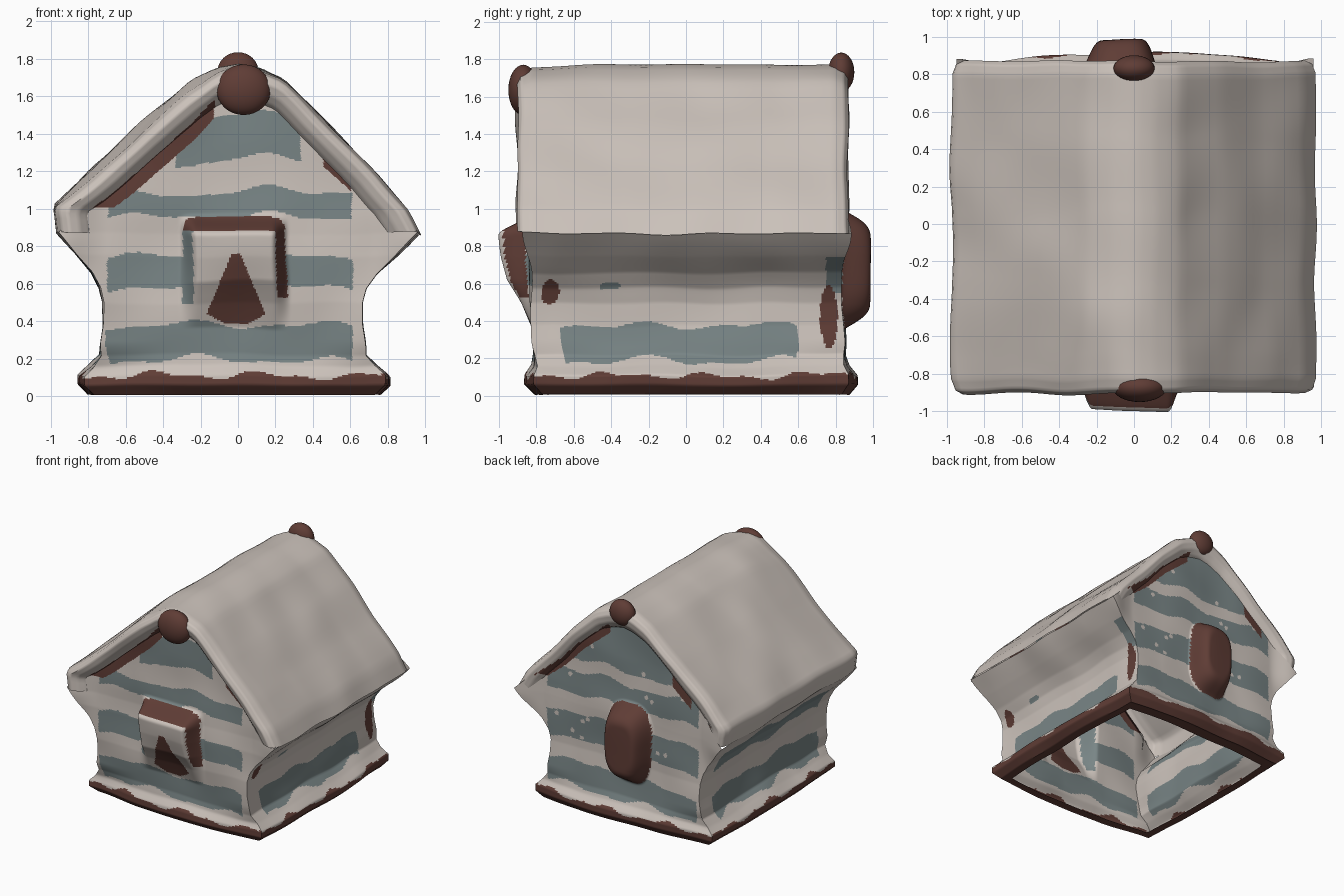
import bpy, math, random
from mathutils import Vector, noise

if "Cube" in bpy.data.objects:
    bpy.data.objects.remove(bpy.data.objects["Cube"])

random.seed(4)

def material(name, rgb):
    m = bpy.data.materials.new(name)
    m.diffuse_color = (*rgb, 1)
    m.use_nodes = True
    m.node_tree.nodes["Principled BSDF"].inputs["Base Color"].default_value = m.diffuse_color
    return m

MATS = [material("cream_plaster", (0.60, 0.54, 0.495)),
        material("grey_blue_stripe", (0.19, 0.235, 0.238)),
        material("brown_trim", (0.115, 0.046, 0.036))]
CREAM, BLUE, BROWN = 0, 1, 2

def lerp_table(table, t):
    for a, b in zip(table, table[1:]):
        if t <= b[0]:
            k = max(0, (t - a[0]) / (b[0] - a[0]))
            return [p + (q - p) * k for p, q in zip(a[1:], b[1:])]
    return list(table[-1][1:])

def ramp(v, a, b):
    k = min(1, max(0, (v - a) / (b - a)))
    return k * k * (3 - 2 * k)

def lumpy(p):
    # hand-modelled unevenness, the same on every touching part
    n = noise.noise_vector(p * 2.6) * 0.02
    if p.z < 0.15:
        n.z *= max(0, p.z / 0.15)
    # base corners pulled in, front left most
    corner = ramp(abs(p.x), 0.3, 0.85) * ramp(abs(p.y), 0.3, 0.9) * (1 - ramp(p.z, 0.1, 0.3))
    k = 0.08 if p.x < 0 and p.y < 0 else 0.045
    n -= Vector((math.copysign(k * 0.6, p.x), math.copysign(k, p.y), 0)) * corner
    # roof sags at the front left
    n.z -= 0.045 * ramp(-p.x, 0.04, 0.25) * ramp(-p.y, 0.4, 0.9) * ramp(p.z, 0.9, 1.2)
    return p + n

def sheet(name, f, nu, nv, paint, flip=False):
    # grid surface f(u, v), coloured by a rule on the undistorted face centre
    raw = [f(i / nu, j / nv) for j in range(nv + 1) for i in range(nu + 1)]
    faces = []
    for j in range(nv):
        for i in range(nu):
            a = j * (nu + 1) + i
            q = (a, a + 1, a + nu + 2, a + nu + 1)
            faces.append(q[::-1] if flip else q)
    me = bpy.data.meshes.new(name)
    me.from_pydata([lumpy(p) for p in raw], [], faces)
    for m in MATS:
        me.materials.append(m)
    for poly, q in zip(me.polygons, faces):
        poly.material_index = paint(sum((raw[k] for k in q), Vector()) / 4)
        poly.use_smooth = True
    me.set_sharp_from_angle(angle=math.radians(60))
    ob = bpy.data.objects.new(name, me)
    bpy.context.collection.objects.link(ob)
    return ob

# wall profile: height, half width, front y, back y (negative = lip turned under)
WALL = [(-0.06, 0.71, -0.74, 0.76), (0, 0.77, -0.80, 0.86), (0.06, 0.83, -0.86, 0.91),
        (0.11, 0.83, -0.855, 0.91), (0.16, 0.77, -0.82, 0.87), (0.22, 0.71, -0.81, 0.85),
        (0.38, 0.69, -0.82, 0.84), (0.50, 0.69, -0.83, 0.83), (0.58, 0.71, -0.83, 0.83),
        (0.66, 0.76, -0.83, 0.83), (0.75, 0.85, -0.83, 0.83), (0.87, 0.96, -0.82, 0.83),
        (1.72, 0.03, -0.81, 0.81)]

def height(t):
    return t if t >= 0 else 0.01

def shift(t):
    # the lower house sits slightly left of the roof
    return -0.025 * (1 - ramp(t, 0.55, 0.85))

def eave_push(x, t):
    return 0.05 * ramp(abs(x), 0.7, 0.95) * ramp(t, 0.55, 0.85)

def hood(x, t):
    return ramp(x, -0.32, -0.22) * ramp(-x, -0.28, -0.18) * ramp(-t, -0.98, -0.86)

def front_wall(u, v):
    t = -0.06 + 1.78 * v
    hx, yf, _ = lerp_table(WALL, t)
    x0 = hx * (2 * u - 1)
    x = x0 + shift(t)
    depth = lerp_table([(0.36, 0), (0.5, 0.05), (0.62, 0.12), (0.88, 0.17)], t)[0]
    return Vector((x, yf - eave_push(x0, t) - depth * hood(x, t), height(t)))

def back_door(x, z):
    return (abs(x + 0.07) / 0.19) ** 3 + (abs(z - 0.68) / 0.32) ** 3

def back_wall(u, v):
    t = -0.06 + 1.78 * v
    hx, _, yb = lerp_table(WALL, t)
    x0 = hx * (2 * u - 1)
    x = x0 + shift(t)
    bulge = 0.155 * ramp(1.25 - back_door(x, t), 0, 1.1)
    return Vector((x, yb + eave_push(x0, t) + bulge, height(t)))

def side_wall(s):
    def f(u, v):
        t = -0.06 + 0.93 * v
        hx, yf, yb = lerp_table(WALL, t)
        e = eave_push(hx, t)
        return Vector((s * hx + shift(t), (yf - e) + (yb - yf + 2 * e) * u, height(t)))
    return f

# painted stripes
BANDS = [(0.19, 0.38), (0.58, 0.75), (0.96, 1.10), (1.28, 1.51)]
BACK_BANDS = [(0.19, 0.38), (0.56, 0.78), (0.95, 1.14), (1.24, 1.65)]

def striped(a, z, bands):
    w = 0.018 * math.sin(a * 9 + z * 3) + 0.012 * math.sin(a * 17 + 2)
    return any(lo < z + w < hi for lo, hi in bands)

def is_base(a, z):
    return z < 0.11 + 0.015 * math.sin(a * 11) + 0.01 * math.sin(a * 23)

def roof_scale(x, z):
    return (z - 0.85 + 0.9 * abs(x)) / 1.05

def gable_batten(x, z, low):
    # strip just under the roof edge
    return z > 1.02 and low < roof_scale(x, z) < 0.86

def paint_front(c):
    x, z = c.x, c.z
    if is_base(x, z):
        return BROWN
    if x < -0.12 and gable_batten(x, z, 0.73) or 0.46 < x < 0.6 and gable_batten(x, z, 0.755):
        return BROWN
    h = hood(x, z)
    if h > 0.1 and z > 0.38:                     # doorway
        if h < 0.85 and z > 0.5:
            if x < -0.23 and z < 0.89:
                return BLUE
            if z > 0.87 or (x > 0.18 and z > 0.53):
                return BROWN
        if 0.37 < z < 0.76 and abs(x + 0.02) < min(0.025 + (0.76 - z) * 0.42, 0.03 + (z - 0.36) * 1.6):
            return BROWN
        if z > 0.42:
            return CREAM
    if z > 1.2 and not -0.32 < x < 0.34:
        return CREAM
    return BLUE if -0.70 < x < 0.61 and striped(x, z, BANDS) else CREAM

DOTS = [(random.uniform(-0.6, 0.6), random.uniform(0.55, 1.5)) for _ in range(32)]

def paint_back(c):
    x, z = c.x, c.z
    if is_base(x, z) or back_door(x, z) < 1.1:
        return BROWN
    if x > 0.12 and gable_batten(x, z, 0.75) or -0.62 < x < -0.45 and gable_batten(x, z, 0.75):
        return BROWN
    if any(math.hypot(x - a, z - b) < 0.018 for a, b in DOTS):
        return CREAM
    return BLUE if abs(x) < 0.69 and striped(x, z, BACK_BANDS) else CREAM

def paint_right(c):
    y, z = c.y, c.z
    if is_base(y, z):
        return BROWN
    if math.hypot((y - 0.765) / 0.045, (z - 0.42) / 0.17) < 1 or math.hypot((y + 0.73) / 0.05, (z - 0.56) / 0.07) < 1:
        return BROWN
    if (y > 0.75 and 0.55 < z < 0.74) or math.hypot((y + 0.4) / 0.06, (z - 0.59) / 0.02) < 1:
        return BLUE
    return BLUE if -0.66 < y < 0.6 and striped(y, z, BANDS[:1]) else CREAM

def paint_left(c):
    if is_base(c.y, c.z):
        return BROWN
    return BLUE if abs(c.y) < 0.7 and striped(c.y, c.z, BANDS[:2]) else CREAM

sheet("front_wall", front_wall, 170, 190, paint_front)
sheet("back_wall", back_wall, 170, 190, paint_back, True)
sheet("right_wall", side_wall(1), 150, 110, paint_right)
sheet("left_wall", side_wall(-1), 150, 110, paint_left, True)

# roof: section across, and the rounded overhang path (y, scale of section) along the ridge
SECTION = [(0, -0.96, 0.87), (0.06, -0.98, 1.01), (0.15, -0.83, 1.16), (0.28, -0.52, 1.45),
           (0.41, -0.25, 1.68), (0.46, -0.11, 1.75), (0.5, 0, 1.77), (0.54, 0.11, 1.75),
           (0.59, 0.24, 1.69), (0.72, 0.48, 1.46), (0.85, 0.74, 1.18), (0.95, 0.90, 0.99),
           (1, 0.97, 0.87)]
ALONG = [(0, -0.80, 0.80), (0.04, -0.84, 0.83), (0.08, -0.88, 0.88), (0.12, -0.90, 0.94),
         (0.16, -0.88, 0.98), (0.20, -0.82, 1.0), (0.80, 0.80, 1.0), (0.84, 0.85, 0.98),
         (0.88, 0.87, 0.94), (0.92, 0.86, 0.88), (0.96, 0.83, 0.83), (1, 0.79, 0.80)]

def roof(u, v):
    x, z = lerp_table(SECTION, u)
    y, s = lerp_table(ALONG, v)
    return Vector((x * s, y, 0.86 + (z - 0.86) * s))

def paint_roof(c):
    # batten continues on the inner edge of the overhang
    inner = c.z > 1.02 and roof_scale(c.x, c.z) < 0.83
    return BROWN if inner and c.x * c.y > 0 and abs(c.x) > 0.12 else CREAM

sheet("roof", roof, 60, 100, paint_roof)

# ridge beam ends
def knob(name, loc, size):
    bpy.ops.mesh.primitive_uv_sphere_add(segments=32, ring_count=16, radius=1, location=loc)
    ob = bpy.context.object
    ob.name = name
    ob.scale = size
    ob.data.materials.append(MATS[BROWN])
    bpy.ops.object.shade_smooth()

knob("front_ridge_beam_end", (0.03, -0.87, 1.635), (0.145, 0.08, 0.135))
knob("back_ridge_beam_end", (0.0, 0.83, 1.73), (0.11, 0.07, 0.105))
